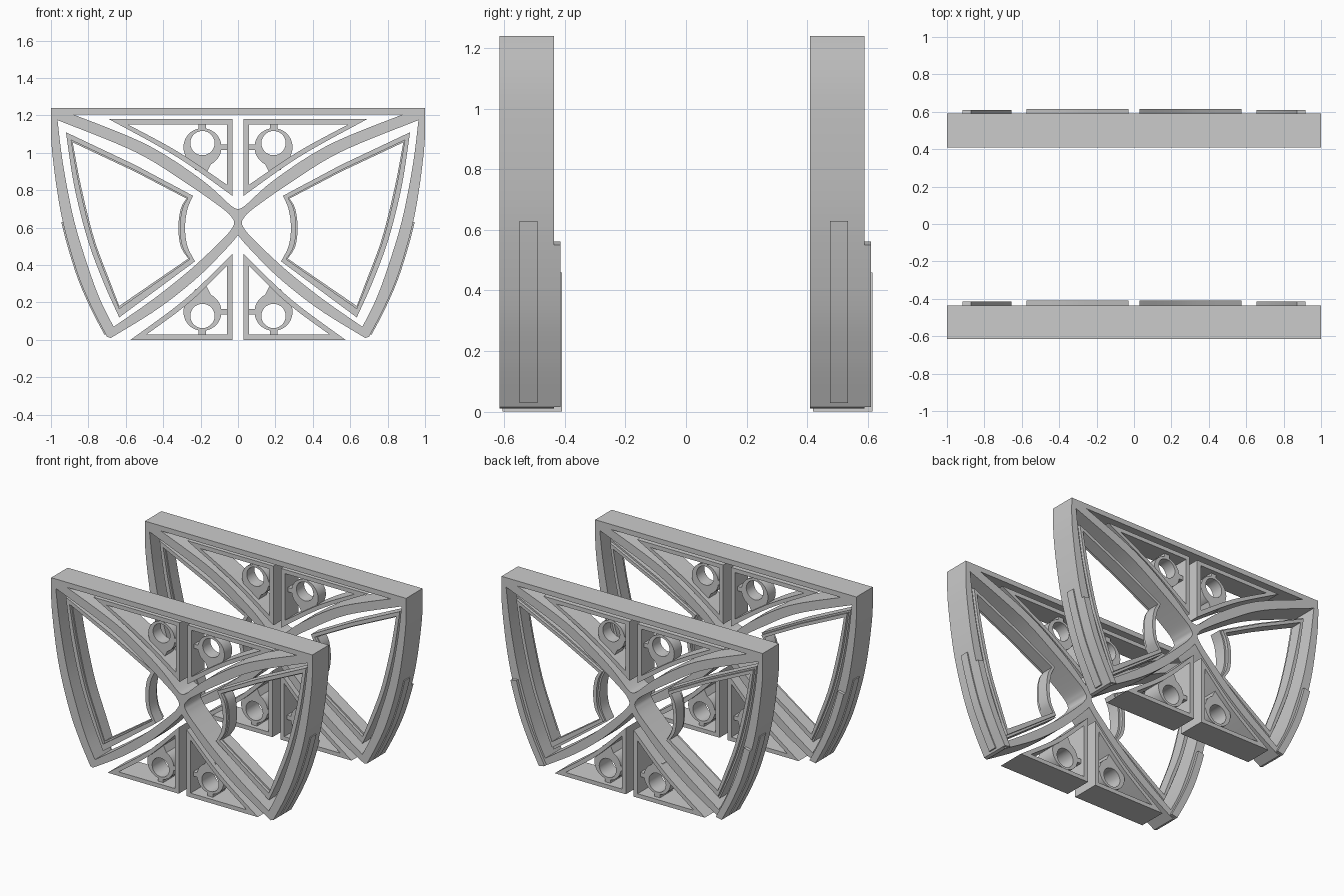
import bpy, bmesh, math

if "Cube" in bpy.data.objects:
    bpy.data.objects.remove(bpy.data.objects["Cube"])

def smooth(pts, n=8):
    """Catmull-Rom curve through a few points."""
    out = []
    for i in range(len(pts) - 1):
        a, b = pts[max(i - 1, 0)], pts[i]
        c, d = pts[i + 1], pts[min(i + 2, len(pts) - 1)]
        for k in range(n):
            t = k / n
            out.append(tuple(0.5 * (2 * b[j] + (c[j] - a[j]) * t
                       + (2 * a[j] - 5 * b[j] + 4 * c[j] - d[j]) * t * t
                       + (3 * b[j] - a[j] - 3 * c[j] + d[j]) * t ** 3) for j in (0, 1)))
    return out + [pts[-1]]

def circle(cx, cz, r, n=28):
    return [(cx + r * math.cos(2 * math.pi * i / n), cz + r * math.sin(2 * math.pi * i / n)) for i in range(n)]

def plate(name, loops, y0, y1, side=1):
    """Extrude x/z outlines (inner loops become holes) from y0 to y1."""
    cu = bpy.data.curves.new(name + "_profile", 'CURVE')
    cu.dimensions, cu.fill_mode = '2D', 'BOTH'
    cu.extrude = (y1 - y0) / 2
    for loop in loops:
        sp = cu.splines.new('POLY')
        sp.points.add(len(loop) - 1)
        for p, (x, z) in zip(sp.points, loop):
            p.co = (x * side, z, 0, 1)
        sp.use_cyclic_u = True
    tmp = bpy.data.objects.new(name + "_profile", cu)
    bpy.context.collection.objects.link(tmp)
    me = bpy.data.meshes.new_from_object(tmp.evaluated_get(bpy.context.evaluated_depsgraph_get()))
    bpy.data.objects.remove(tmp)
    bm = bmesh.new()
    bm.from_mesh(me)
    for v in bm.verts:
        x, z, d = v.co
        v.co = (x, (y0 + y1) / 2 - d, z)
    bmesh.ops.remove_doubles(bm, verts=bm.verts, dist=1e-5)
    bmesh.ops.recalc_face_normals(bm, faces=bm.faces)
    bm.to_mesh(me)
    bm.free()
    ob = bpy.data.objects.new(name, me)
    bpy.context.collection.objects.link(ob)
    bpy.ops.object.select_all(action='DESELECT')
    ob.select_set(True)
    bpy.context.view_layer.objects.active = ob
    bpy.ops.object.shade_smooth_by_angle(angle=math.radians(30))
    return ob

# Wing loop: curved outer side, two arms meeting at the centre
side_out = smooth([(1, 1.24), (.995, 1.02), (.945, .67), (.865, .375), (.785, .18), (.7, .016)])
side_in = smooth([(.965, 1.175), (.935, .936), (.877, .64), (.80, .385), (.735, .21), (.665, .07)])
arm_low_out = smooth([(.68, .01), (.43, .165), (.22, .33), (.06, .49), (0, .56)])
arm_low_in = smooth([(.665, .07), (.45, .22), (.25, .38), (.08, .54), (.03, .60), (.02, .625)])
arm_up_out = smooth([(0, .70), (.04, .72), (.2, .86), (.49, 1.045), (.88, 1.205)])
arm_up_in = smooth([(.02, .625), (.03, .65), (.08, .70), (.28, .84), (.55, 1.005), (.965, 1.175)])
wing_outer = side_out + arm_low_out + arm_up_out + [(.88, 1.24)]
wing_hole = side_in + arm_low_in[1:] + arm_up_in[1:-1]

# Window frame inside the wing
def window(d):
    up, r, lo = (.92 - d, 1.11 - 1.5 * d), .24 + d, (.635, .12 + 1.7 * d)
    return (smooth([up, (.875 - d, .82), (.805 - d, .54), (.72 - d, .31), lo])
            + smooth([(r - .01, .42 + .4 * d), (r + .03, .5), (r + .043, .6), (r + .03, .7), (r, .77 - .4 * d)])
            + [(.55, .935 - d)])

# Lower back cladding on the outer side of the wing
clad_out = [p for p in side_out if p[1] < .58]
clad_in = [(x - .045, z + .01) for x, z in reversed(clad_out)]
rib_out = [(x + .008, z) for x, z in side_out if .02 < z < .67]
rib_in = [(x - .02, z) for x, z in reversed(rib_out)]

# Triangular bracket outlines
tri_up = [(.03, 1.18), (.69, 1.18)] + smooth([(.69, 1.18), (.33, .98), (.03, .77)])[1:]
tri_up_hole = [(.06, 1.152), (.59, 1.152)] + smooth([(.59, 1.152), (.32, 1.005), (.06, .83)])[1:]
tri_low = [(.03, 0), (.575, 0)] + smooth([(.575, 0), (.28, .22), (.03, .46)])[1:]
tri_low_hole = [(.06, .028), (.49, .028)] + smooth([(.49, .028), (.26, .2), (.06, .395)])[1:]

for label, y in (("front", -.615), ("back", .41)):
    plate(label + "_top_bar", [[(-1, 1.205), (1, 1.205), (1, 1.24), (-1, 1.24)]], y, y + .18)
    for hand, s in (("right", 1), ("left", -1)):
        n = f"{label}_{hand}_"
        plate(n + "wing_band", [wing_outer, wing_hole], y, y + .18, s)
        plate(n + "window_frame", [window(0), window(.028)], y + .045, y + .13, s)
        plate(n + "window_lip", [window(.012), window(.036)], y + .065, y + .15, s)
        plate(n + "lower_cladding", [clad_out + clad_in], y + .17, y + .2, s)
        plate(n + "side_rib", [rib_out + rib_in], y + .065, y + .125, s)
        # Brackets with a crescent scroll and small struts
        for lvl, tri, hole, cz, up, y0, y1 in (
                ("upper_", tri_up, tri_up_hole, 1.03, 1, .02, .165),
                ("lower_", tri_low, tri_low_hole, .15, -1, .01, .205)):
            plate(n + lvl + "bracket", [tri, hole], y + y0, y + y1, s)
            a, b = y + y0 + .03, y + y1 - .03
            plate(n + lvl + "scroll", [circle(.19, cz, .102), circle(.19, cz + up * .022, .065)], a, b, s)
            plate(n + lvl + "side_strut", [[(.05, cz - .015), (.1, cz - .015), (.1, cz + .015), (.05, cz + .015)]], a, b, s)
            zs = sorted((cz + up * .097, cz + up * .13))
            plate(n + lvl + "end_strut", [[(.17, zs[0]), (.21, zs[0]), (.21, zs[1]), (.17, zs[1])]], a, b, s)
            zf = cz - up * .12
            plate(n + lvl + "foot", [[(.13, cz - up * .06), (.25, cz - up * .06), (.23, zf), (.17, zf - up * .02)]], a, b, s)
